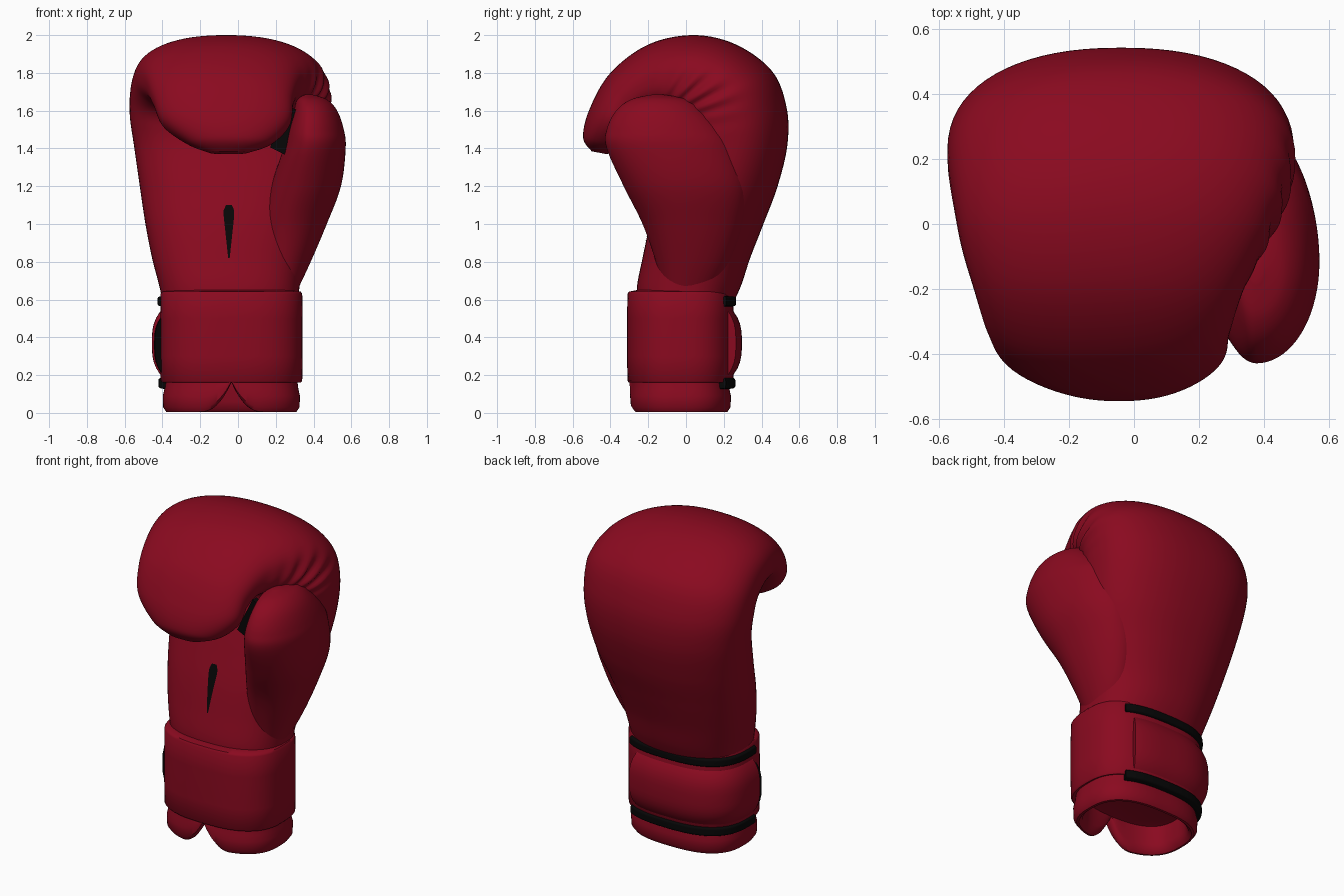
import bpy, bmesh, math
from mathutils import Vector
from mathutils.bvhtree import BVHTree

if "Cube" in bpy.data.objects:
    bpy.data.objects.remove(bpy.data.objects["Cube"])


def material(name, rgb):
    m = bpy.data.materials.new(name)
    m.diffuse_color = (*rgb, 1)
    m.use_nodes = True
    m.node_tree.nodes["Principled BSDF"].inputs["Base Color"].default_value = m.diffuse_color
    return m


RED = material("red_leather", (0.255, 0.003, 0.014))
BLACK = material("black_trim", (0.002, 0.002, 0.002))


def catmull(rows, steps):
    """Smoothly interpolate rows of numbers."""
    out = []
    for i in range(len(rows) - 1):
        p = [rows[max(0, min(len(rows) - 1, i + k))] for k in (-1, 0, 1, 2)]
        for s in range(steps):
            t = s / steps
            out.append([0.5 * (2 * b + (c - a) * t + (2 * a - 5 * b + 4 * c - d) * t * t
                               + (3 * b - a - 3 * c + d) * t ** 3) for a, b, c, d in zip(*p)])
    return out + [list(rows[-1])]


def loft(name, rings, mat, wrap=True):
    """Skin a list of rings; closed rings are capped at both ends."""
    bm = bmesh.new()
    vs = [[bm.verts.new(p) for p in r] for r in rings]
    n = len(vs[0])
    for a, b in zip(vs, vs[1:]):
        for j in range(n if wrap else n - 1):
            k = (j + 1) % n
            bm.faces.new((a[j], a[k], b[k], b[j]))
    if wrap:
        bm.faces.new(vs[0])
        bm.faces.new(vs[-1])
    bmesh.ops.recalc_face_normals(bm, faces=bm.faces)
    me = bpy.data.meshes.new(name)
    bm.to_mesh(me)
    bm.free()
    me.materials.append(mat)
    ob = bpy.data.objects.new(name, me)
    bpy.context.collection.objects.link(ob)
    return ob


def super_pt(t, n):
    """Point on a unit superellipse."""
    return [math.copysign(abs(v) ** (2 / n), v) for v in (math.cos(t), math.sin(t))]


SEG = 72
ANG = [2 * math.pi * i / SEG for i in range(SEG)]

# Hand: outer point (y, z), inner point (y, z), left x, right x, curling over to the fingertips
hand_rows = [
    (.23, .54, -.25, .54, -.39, .32),
    (.29, .67, -.26, .66, -.415, .325),
    (.34, .82, -.23, .82, -.455, .345),
    (.41, 1.0, -.19, 1.0, -.49, .39),
    (.485, 1.2, -.13, 1.2, -.52, .445),
    (.537, 1.42, -.07, 1.4, -.55, .475),
    (.532, 1.62, -.06, 1.51, -.572, .49),
    (.455, 1.81, -.08, 1.56, -.572, .495),
    (.265, 1.95, -.12, 1.58, -.555, .465),
    (.04, 2.0, -.17, 1.58, -.53, .405),
    (-.2, 1.95, -.22, 1.56, -.49, .335),
    (-.40, 1.80, -.26, 1.52, -.45, .295),
    (-.51, 1.61, -.29, 1.46, -.40, .275),
    (-.545, 1.46, -.34, 1.40, -.27, .18),
    (-.50, 1.385, -.42, 1.37, -.15, .05),
]
rings = []
STEPS = 10
for i, (oy, oz, iy, iz, x0, x1) in enumerate(catmull(hand_rows, STEPS)):
    ring = []
    u = i / STEPS
    pucker = 0.013 * math.exp(-((u - 7.7) / 1.3) ** 2) * (1 + math.sin(u * 9))
    for t in ANG:
        c, s = super_pt(t, 2.25 if t < math.pi else 2.5)
        x = (x0 + x1) / 2 + c * (x1 - x0) / 2
        if c > 0:  # gathered leather above the thumb
            x -= pucker * c * math.exp(-((s + .25) / .45) ** 2)
        k = (s + 1) / 2
        ring.append((x, iy + (oy - iy) * k, iz + (oz - iz) * k))
    rings.append(ring)
hand = loft("hand", rings, RED)

# Thumb: z, centre x, centre y, right, left, front and rear radius
thumb_rows = [
    (.64, .22, .00, .09, .09, .12, .14), (.8, .25, .01, .135, .13, .17, .22),
    (1.0, .29, -.01, .18, .16, .22, .31), (1.2, .345, -.05, .20, .17, .28, .37),
    (1.4, .375, -.11, .195, .135, .31, .37), (1.5, .375, -.13, .185, .11, .29, .33),
    (1.6, .375, -.14, .15, .08, .23, .24), (1.66, .375, -.145, .095, .06, .145, .16),
    (1.685, .375, -.15, .02, .02, .03, .03),
]
rings = []
for z, cx, cy, r, l, f, b in catmull(thumb_rows, 8):
    rings.append([(cx + math.cos(t) * (r if math.cos(t) > 0 else l),
                   cy + math.sin(t) * (b if math.sin(t) > 0 else f), z) for t in ANG])
loft("thumb", rings, RED)

# Thumb link strip between thumb and fingers
bpy.ops.mesh.primitive_cube_add(size=1, location=(.26, -.23, 1.495), rotation=(0, math.radians(26), 0))
link = bpy.context.object
link.name = "thumb_link"
link.scale = (.085, .04, .24)
link.data.materials.append(BLACK)


def cuff_pt(t, off, z):
    c, s = super_pt(t, 2.65)
    return (-.035 + (.375 + off) * c, -.03 + (.28 + off) * s, z)


# Cuff strap around the wrist
cuff_profile = [(.17, -.03), (.16, -.008), (.17, 0), (.3, .002), (.5, .002), (.63, 0), (.642, -.008), (.65, -.05)]
loft("cuff_strap", [[cuff_pt(t, o, z) for t in ANG] for z, o in cuff_profile], RED)

# Hollow padded lip under the cuff, with rounded flaps meeting at the front
lip_profile = [(.5, -.075), (.2, -.075), (.06, -.07), (.02, -.06), (.004, -.043), (.006, -.03),
               (.03, -.014), (.09, -.012), (.125, -.02), (.2, -.03)]


def lip_pt(t, off, z):
    x, y, _ = cuff_pt(t, off, z)
    notch = .16 * max(0, 1 - abs(x + .035) / .17) ** 2.4 if y < 0 else 0
    if z < .2:
        z = notch + z * (1 - notch / .2)
    return (x, y, z)


LIP_ANG = [2 * math.pi * i / 216 for i in range(216)]
bottom = loft("bottom_lip", [[lip_pt(t, o, z) for t in LIP_ANG] for z, o in lip_profile], RED)
bm = bmesh.new()  # drop the outer cap, which would close the hollow
bm.from_mesh(bottom.data)
cap = [f for f in bm.faces if len(f.verts) > 4 and f.calc_center_median().z < .3]
bmesh.ops.delete(bm, geom=cap, context='FACES_ONLY')
bmesh.ops.recalc_face_normals(bm, faces=bm.faces)
bm.to_mesh(bottom.data)
bm.free()


def arc_band(name, a0, a1, z0, z1, height, mat, power=2):
    """Raised band on the cuff from angle a0 to a1, tapering into it at every edge."""
    n, m = 48, 12
    rings = []
    for i in range(m + 1):
        f = i / m
        bulge = 1 - abs(2 * f - 1) ** power
        ring = []
        for j in range(n + 1):
            t = math.radians(a0 + (a1 - a0) * j / n)
            off = -.03 if j in (0, n) else -.03 + (height + .03) * bulge
            ring.append(cuff_pt(t, off, z0 + (z1 - z0) * f))
        rings.append(ring)
    return loft(name, rings, mat, wrap=False)


# Closure panel on the back with black piping above and below and a black end
arc_band("closure_panel", 58, 188, .17, .57, .046, RED, 3)
arc_band("closure_end", 187, 191, .18, .54, .036, BLACK, 3)
arc_band("upper_piping", 48, 190, .56, .622, .016, BLACK, 8)
arc_band("lower_piping", 48, 190, .125, .19, .011, BLACK, 8)

# Palm vent: thin tapered plate laid on the palm
tree = BVHTree.FromPolygons([v.co for v in hand.data.vertices], [list(p.vertices) for p in hand.data.polygons])
rows = []
for i in range(11):
    z = .82 + .28 * i / 10
    w = .004 + .024 * min(1, i / 8) - (.012 if i == 10 else 0)
    rows.append([])
    for k in (-1, 0, 1):
        hit = tree.ray_cast(Vector((-.048 + w * k, -.3, z)), Vector((0, 1, 0)))[0]
        rows[-1].append((hit.x, hit.y - .005, z))
loft("palm_vent", rows, BLACK, wrap=False)

# Smooth leather with sharp seams
for ob in bpy.context.scene.objects:
    ob.select_set(True)
bpy.context.view_layer.objects.active = hand
bpy.ops.object.shade_smooth_by_angle(angle=math.radians(45))
